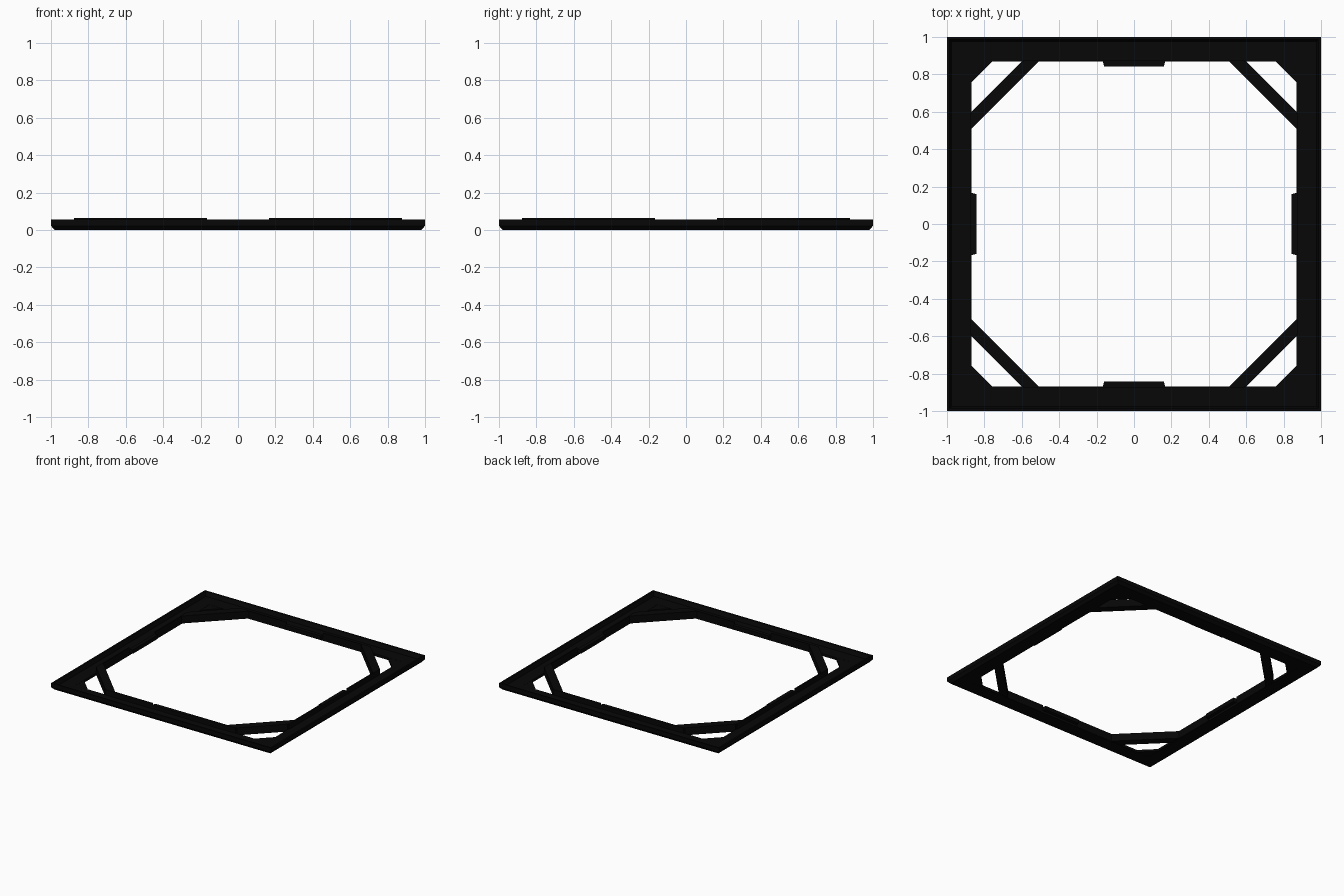
import bpy, bmesh
from math import radians
from mathutils import Matrix

if "Cube" in bpy.data.objects:
    bpy.data.objects.remove(bpy.data.objects["Cube"])

black = bpy.data.materials.new("matte_black")
black.diffuse_color = (0.002, 0.002, 0.002, 1)
black.use_nodes = True
black.node_tree.nodes["Principled BSDF"].inputs["Base Color"].default_value = black.diffuse_color


def finish(name, bm):
    bmesh.ops.recalc_face_normals(bm, faces=bm.faces)
    me = bpy.data.meshes.new(name)
    bm.to_mesh(me)
    bm.free()
    me.materials.append(black)
    ob = bpy.data.objects.new(name, me)
    bpy.context.collection.objects.link(ob)
    return ob


def prism(name, outline, z0, z1, turn=0):
    """Extrude a flat outline from z0 to z1, turned about the centre."""
    bm = bmesh.new()
    face = bm.faces.new([bm.verts.new((x, y, z0)) for x, y in outline])
    ext = bmesh.ops.extrude_face_region(bm, geom=[face])
    top = [v for v in ext["geom"] if isinstance(v, bmesh.types.BMVert)]
    bmesh.ops.translate(bm, verts=top, vec=(0, 0, z1 - z0))
    bm.transform(Matrix.Rotation(radians(turn), 4, "Z"))
    return finish(name, bm)


# Square tray frame: thin plate with upturned outer rim, swept round four mitred corners
profile = [(1, 0.055), (1, 0.022), (0.98, 0), (0.87, 0), (0.87, 0.02), (0.975, 0.02), (0.987, 0.055)]
corners = [(1, 1), (-1, 1), (-1, -1), (1, -1)]
bm = bmesh.new()
rings = [[bm.verts.new((r * cx, r * cy, z)) for r, z in profile] for cx, cy in corners]
n = len(profile)
for i in range(4):
    a, b = rings[i], rings[(i + 1) % 4]
    for j in range(n):
        k = (j + 1) % n
        bm.faces.new((a[j], a[k], b[k], b[j]))
finish("square_frame", bm)

for i in range(4):
    turn = 90 * i
    # Triangular filler in the corner
    prism(f"corner_gusset_{i}", [(0.755, 0.871), (0.871, 0.755), (0.871, 0.871)],
          0.001, 0.019, turn)
    # Diagonal brace across the corner
    prism(f"corner_brace_{i}", [(0.507, 0.87), (0.87, 0.507), (0.87, 0.598), (0.598, 0.87)],
          0.004, 0.065, turn)
    # Tab at the middle of the side
    prism(f"side_tab_{i}", [(-0.167, 0.873), (-0.16, 0.842), (0.16, 0.842), (0.167, 0.873)],
          0.018, 0.05, turn)
    # Thin raised lips either side of the tab
    for s in (-1, 1):
        prism(f"inner_lip_{i}_{'left' if s < 0 else 'right'}",
              [(s * 0.166, 0.868), (s * 0.59, 0.868), (s * 0.59, 0.876), (s * 0.166, 0.876)],
              0.001, 0.065, turn)
